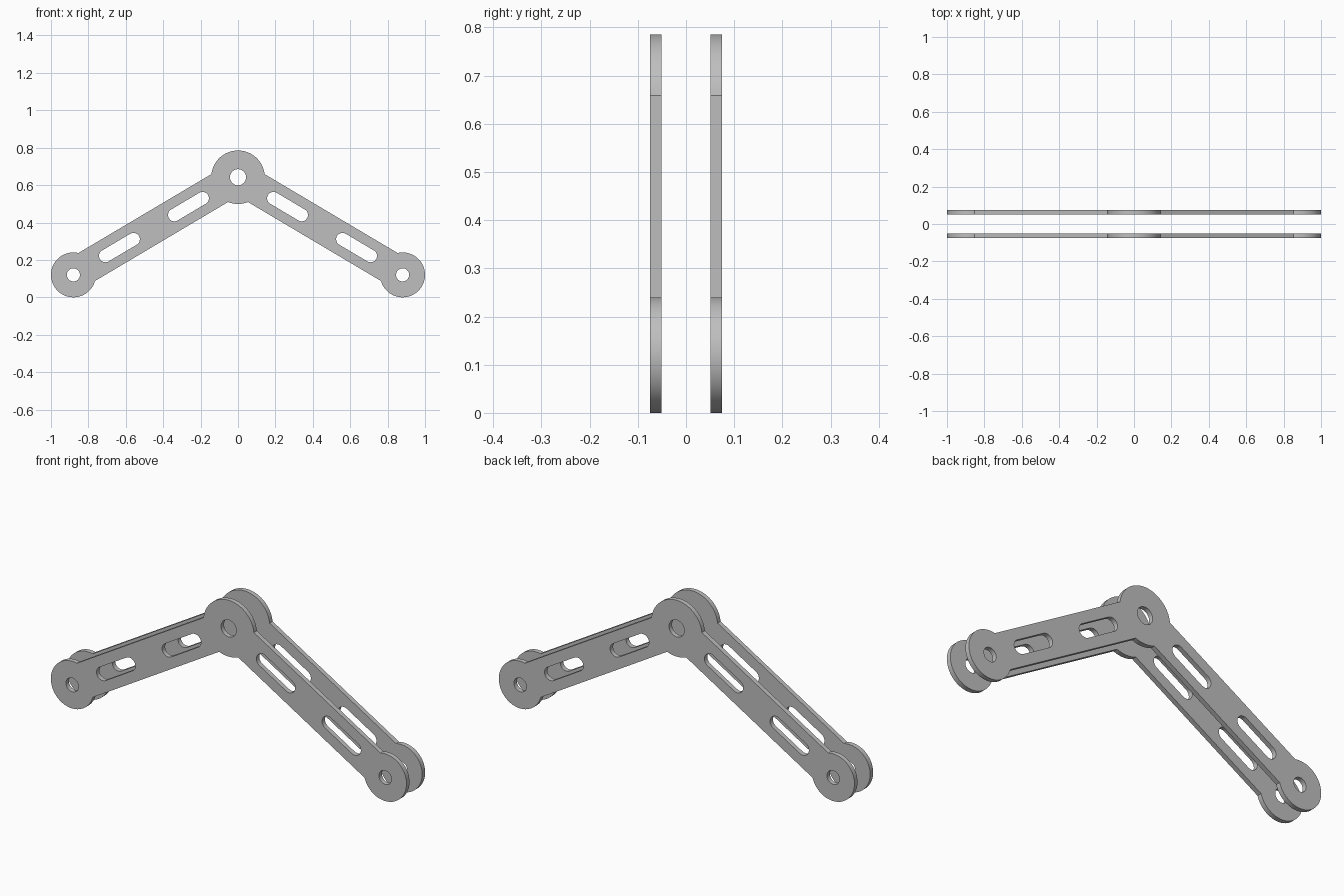
import bpy
import bmesh
from math import sin, cos, asin, atan2, pi, tau

if "Cube" in bpy.data.objects:
    bpy.data.objects.remove(bpy.data.objects["Cube"], do_unlink=True)

# Main dimensions
FOOT_X, FOOT_Z, FOOT_R, FOOT_HOLE = 0.88, 0.12, 0.12, 0.035
TOP_Z, TOP_R, TOP_HOLE = 0.642, 0.143, 0.043
ARM_HALF = 0.087                      # half width of each arm
SLOT_R, SLOT_HALF = 0.034, 0.0875     # end radius, half distance between end centres
SLOT_X = (0.265, 0.634)
INNER_Y, OUTER_Y = 0.051, 0.075
SLOPE = atan2(TOP_Z - FOOT_Z, FOOT_X)

# Brushed grey metal
metal = bpy.data.materials.new("grey metal")
metal.use_nodes = True
GREY = (0.52, 0.52, 0.52, 1)
metal.diffuse_color = GREY
metal.node_tree.nodes["Principled BSDF"].inputs["Base Color"].default_value = GREY


def arc(cx, cz, r, a0, a1, n):
    return [(cx + r * cos(a0 + (a1 - a0) * i / n),
             cz + r * sin(a0 + (a1 - a0) * i / n)) for i in range(n + 1)]


def circle(cx, cz, r, n=48):
    return arc(cx, cz, r, 0, tau, n)[:-1]


def slot(side, x):
    """Round-ended slot lying on the arm axis."""
    z = TOP_Z - x * (TOP_Z - FOOT_Z) / FOOT_X
    a = -side * SLOPE
    dx, dz = SLOT_HALF * cos(a), SLOT_HALF * sin(a)
    return (arc(side * x + dx, z + dz, SLOT_R, a - pi / 2, a + pi / 2, 16)
            + arc(side * x - dx, z - dz, SLOT_R, a + pi / 2, a + 3 * pi / 2, 16))


# Outer outline: discs joined by straight arm edges
f = asin(ARM_HALF / FOOT_R)
t = asin(ARM_HALF / TOP_R)
outline = (arc(FOOT_X, FOOT_Z, FOOT_R, f - pi - SLOPE, pi - SLOPE - f, 48)
           + arc(0, TOP_Z, TOP_R, t - SLOPE, pi + SLOPE - t, 40)
           + arc(-FOOT_X, FOOT_Z, FOOT_R, SLOPE + f, SLOPE - f + tau, 48)
           + arc(0, TOP_Z, TOP_R, pi + SLOPE + t, tau - SLOPE - t, 12))

# Pivot holes and lightening slots
loops = [outline, circle(0, TOP_Z, TOP_HOLE)]
for side in (-1, 1):
    loops.append(circle(side * FOOT_X, FOOT_Z, FOOT_HOLE))
    loops += [slot(side, x) for x in SLOT_X]


def plate(name, y):
    curve = bpy.data.curves.new(name, "CURVE")
    curve.dimensions = "2D"
    curve.fill_mode = "BOTH"
    curve.extrude = (OUTER_Y - INNER_Y) / 2
    for pts in loops:
        spline = curve.splines.new("POLY")
        spline.points.add(len(pts) - 1)
        for p, (x, z) in zip(spline.points, pts):
            p.co = (x, z, 0, 1)
        spline.use_cyclic_u = True
    curve.materials.append(metal)
    ob = bpy.data.objects.new(name, curve)
    bpy.context.collection.objects.link(ob)
    ob.location.y = y
    ob.rotation_euler.x = pi / 2

    # Turn the filled profile into a welded solid
    bpy.ops.object.select_all(action="DESELECT")
    ob.select_set(True)
    bpy.context.view_layer.objects.active = ob
    bpy.ops.object.convert(target="MESH")
    ob = bpy.context.view_layer.objects.active
    bm = bmesh.new()
    bm.from_mesh(ob.data)
    bmesh.ops.remove_doubles(bm, verts=bm.verts, dist=1e-5)
    bmesh.ops.recalc_face_normals(bm, faces=bm.faces)
    bm.to_mesh(ob.data)
    bm.free()
    bpy.ops.object.shade_smooth_by_angle(angle=pi / 6)


mid = (INNER_Y + OUTER_Y) / 2
plate("front_link_plate", -mid)
plate("back_link_plate", mid)
